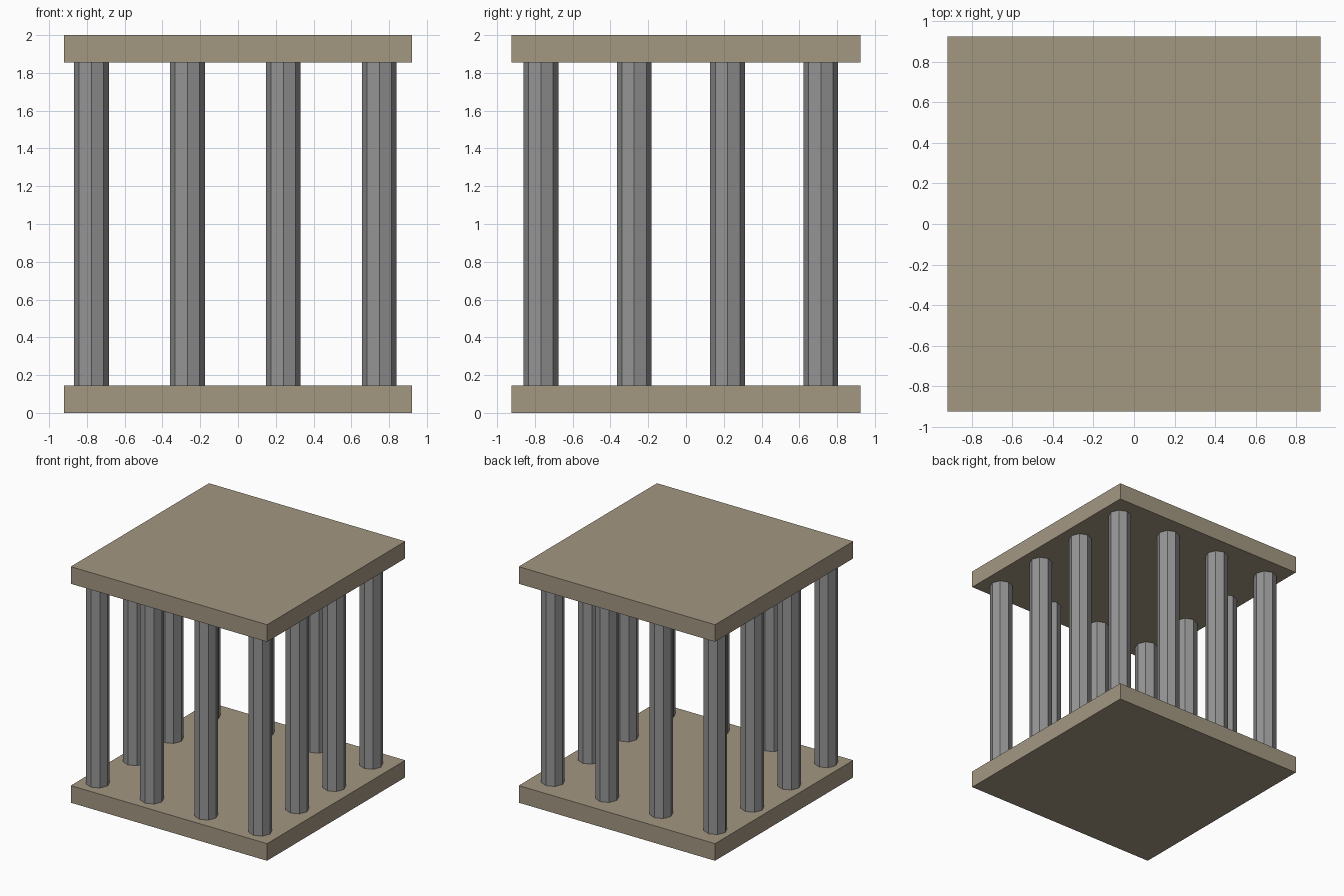
import bpy

if "Cube" in bpy.data.objects:
    bpy.data.objects.remove(bpy.data.objects["Cube"])

SLAB_X, SLAB_Y, SLAB_T = 1.84, 1.85, 0.145
HEIGHT = 2.0
RADIUS = 0.092
COLS_X = [-0.776 + 0.508 * i for i in range(4)]
COLS_Y = [-0.768 + 0.494 * i for i in range(4)]


def material(name, color):
    mat = bpy.data.materials.new(name)
    mat.diffuse_color = (*color, 1)
    mat.use_nodes = True
    mat.node_tree.nodes["Principled BSDF"].inputs["Base Color"].default_value = mat.diffuse_color
    return mat


stone = material("tan_stone", (0.37, 0.31, 0.222))
dark_grey = material("dark_grey", (0.30, 0.30, 0.30))


def slab(name, z):
    bpy.ops.mesh.primitive_cube_add(size=1, location=(0, 0, z))
    ob = bpy.context.object
    ob.name = name
    ob.scale = (SLAB_X, SLAB_Y, SLAB_T)
    bpy.ops.object.transform_apply(location=False, rotation=False, scale=True)
    ob.data.materials.append(stone)


# Floor and roof slabs
slab("base_slab", SLAB_T / 2)
slab("roof_slab", HEIGHT - SLAB_T / 2)

# Octagonal columns around the perimeter only
for i, x in enumerate(COLS_X):
    for j, y in enumerate(COLS_Y):
        if i in (0, 3) or j in (0, 3):
            bpy.ops.mesh.primitive_cylinder_add(
                vertices=8, radius=RADIUS, depth=HEIGHT - 2 * SLAB_T,
                location=(x, y, HEIGHT / 2))
            ob = bpy.context.object
            ob.name = f"column_{i}_{j}"
            ob.data.materials.append(dark_grey)
